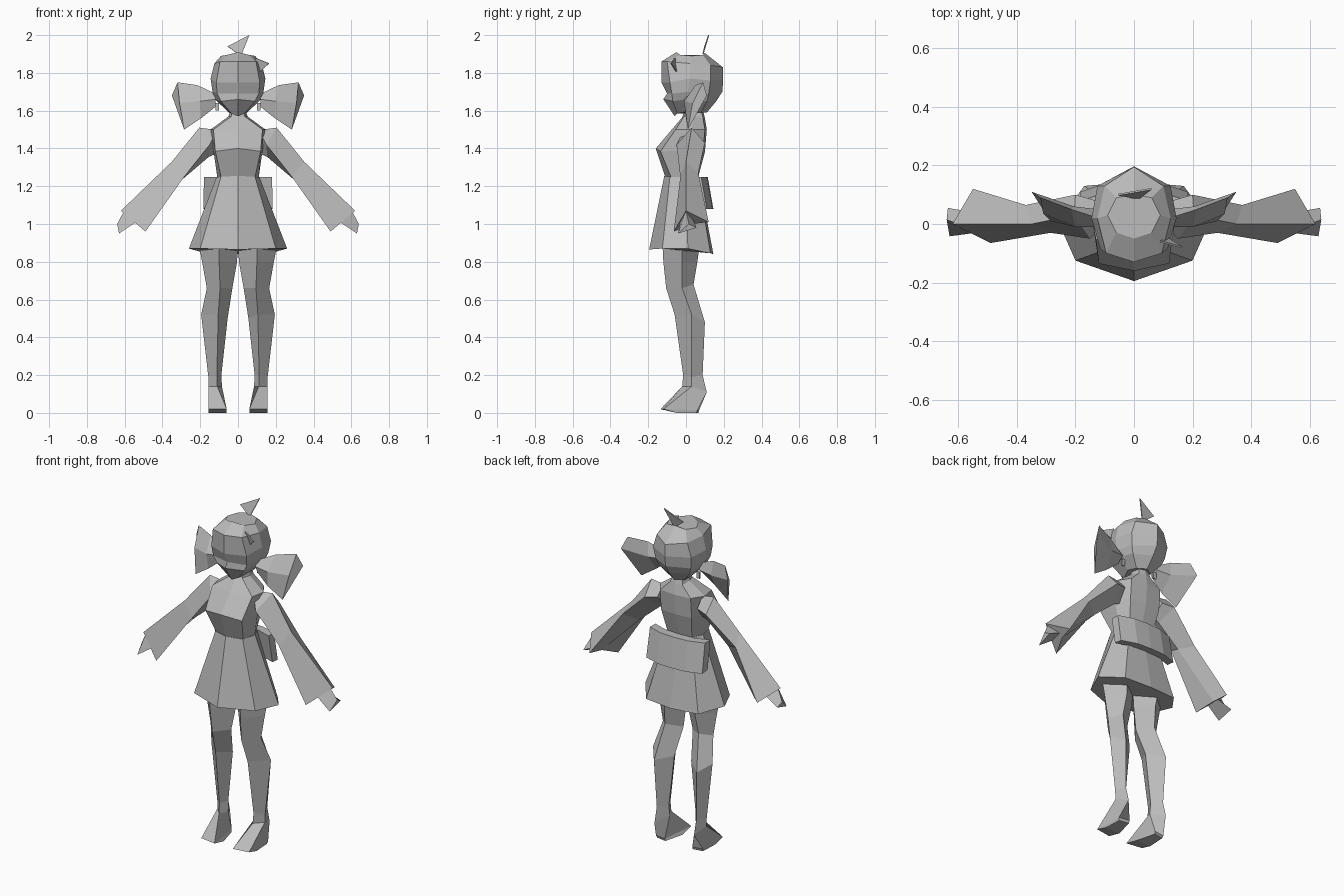
import bpy, bmesh
from mathutils import Vector

grey = bpy.data.materials.new("plain_grey")
grey.diffuse_color = (0.5, 0.5, 0.5, 1)


def finish(name, bm):
    bmesh.ops.recalc_face_normals(bm, faces=bm.faces)
    me = bpy.data.meshes.new(name)
    bm.to_mesh(me)
    bm.free()
    me.materials.append(grey)
    ob = bpy.data.objects.new(name, me)
    bpy.context.collection.objects.link(ob)
    return ob


def loft(name, rings, side=1):
    """Skin closed rings of points and cap both ends; side=-1 mirrors in x."""
    bm = bmesh.new()
    vs = [[bm.verts.new((x * side, y, z)) for x, y, z in r] for r in rings]
    n = len(rings[0])
    for a, b in zip(vs, vs[1:]):
        for i in range(n):
            j = (i + 1) % n
            bm.faces.new((a[i], a[j], b[j], b[i]))
    bm.faces.new(vs[0])
    bm.faces.new(vs[-1])
    return finish(name, bm)


def whole(half):
    """Mirror a front-to-back half ring into a full ring."""
    return half + [(-x, y, z) for x, y, z in reversed(half[1:-1])]


def blade(name, pts, t=0.006, side=1):
    """Thin flat piece with a little thickness."""
    p = [Vector(q) for q in pts]
    n = (p[1] - p[0]).cross(p[2] - p[0]).normalized() * t / 2
    return loft(name, [[q - n for q in p], [q + n for q in p]], side)


# Head with rounded hair and pointed chin
loft("head", [whole(h) for h in (
    [(0, -.05, 1.91), (.06, -.03, 1.895), (.09, .03, 1.89), (.06, .09, 1.895), (0, .10, 1.905)],
    [(0, -.13, 1.86), (.095, -.10, 1.86), (.125, .02, 1.85), (.10, .13, 1.84), (0, .195, 1.83)],
    [(0, -.13, 1.75), (.115, -.085, 1.75), (.145, .02, 1.77), (.125, .13, 1.76), (0, .197, 1.76)],
    [(0, -.10, 1.69), (.11, -.075, 1.69), (.135, .01, 1.70), (.115, .12, 1.69), (0, .192, 1.70)],
    [(0, -.12, 1.66), (.09, -.07, 1.65), (.12, .01, 1.66), (.10, .11, 1.65), (0, .16, 1.65)],
    [(0, -.06, 1.57), (.035, -.045, 1.585), (.06, .02, 1.60), (.05, .08, 1.59), (0, .11, 1.59)])])

# Hair tufts
blade("top_tuft", [(-.055, .10, 1.94), (0, .09, 1.90), (.02, .09, 1.90), (.06, .12, 2.0)])
blade("side_tuft", [(.09, -.06, 1.88), (.165, -.08, 1.85), (.10, -.04, 1.79)])

# Neck, chest and waist
loft("torso", [whole(h) for h in (
    [(0, -.01, 1.60), (.03, .0, 1.60), (.04, .04, 1.60), (.03, .08, 1.60), (0, .09, 1.60)],
    [(0, -.02, 1.565), (.035, -.01, 1.57), (.05, .04, 1.57), (.04, .09, 1.56), (0, .10, 1.56)],
    [(0, -.075, 1.50), (.13, -.055, 1.50), (.145, .03, 1.50), (.10, .10, 1.50), (0, .11, 1.50)],
    [(0, -.16, 1.40), (.12, -.135, 1.385), (.13, .0, 1.39), (.10, .09, 1.38), (0, .10, 1.38)],
    [(0, -.11, 1.25), (.09, -.08, 1.25), (.11, .0, 1.25), (.08, .06, 1.25), (0, .065, 1.25)])])

# Flared skirt
loft("skirt", [whole(h) for h in (
    [(0, -.115, 1.255), (.09, -.085, 1.25), (.113, .0, 1.25), (.08, .062, 1.25), (0, .067, 1.25)],
    [(0, -.195, .865), (.20, -.125, .87), (.26, .01, .87), (.17, .13, .845), (0, .145, .84)])])

# Sash knot at the back of the waist
loft("back_sash", [[(x, y, 1.25), (x, y + .05, 1.25), (x * 1.02, y + .08, 1.08), (x * 1.02, y + .03, 1.085)]
                   for x, y in ((-.18, .03), (-.09, .06), (0, .065), (.09, .06), (.18, .03))])

for s, tag in ((1, "left"), (-1, "right")):
    # Sleeve: top, front, underside, back
    loft(tag + "_sleeve", [
        [(.13, .03, 1.50), (.13, -.03, 1.46), (.12, .02, 1.37), (.13, .08, 1.44)],
        [(.205, .03, 1.51), (.15, -.05, 1.42), (.155, .02, 1.355), (.20, .10, 1.43)],
        [(.35, .0, 1.33), (.285, -.03, 1.25), (.29, .02, 1.24), (.37, .065, 1.27)],
        [(.62, .0, 1.07), (.49, -.065, .96), (.53, .03, 1.0), (.55, .12, 1.01)]], s)

    # Hand wedge
    loft(tag + "_hand", [
        [(.60, .0, 1.075), (.54, -.03, 1.01), (.55, .04, 1.02)],
        [(.64, .015, 1.0), (.63, -.042, .95), (.636, .055, .98)]], s)

    # Leg and foot: front, outer, back, inner
    loft(tag + "_leg", [
        [(.10, -.125, .90), (.21, -.02, .90), (.11, .075, .90), (.0, -.01, .90)],
        [(.10, -.12, .80), (.19, -.02, .80), (.10, .06, .80), (.005, -.01, .80)],
        [(.095, -.105, .66), (.165, -.02, .66), (.11, .04, .68), (.03, -.02, .66)],
        [(.105, -.06, .52), (.195, .03, .52), (.14, .10, .48), (.055, .03, .50)],
        [(.112, -.015, .20), (.157, .03, .19), (.13, .088, .20), (.088, .035, .20)],
        [(.11, -.02, .14), (.155, .03, .14), (.13, .11, .11), (.085, .03, .14)],
        [(.06, -.135, .02), (.157, -.12, .02), (.155, .06, .015), (.09, .07, .015)],
        [(.06, -.05, 0), (.155, -.05, 0), (.15, .055, 0), (.09, .065, 0)]], s)

    # Pigtail: narrow root, wide middle, sharp outer edge
    loft(tag + "_pigtail", [
        [(.12, .02, 1.69), (.12, -.01, 1.66), (.12, .01, 1.62), (.12, .05, 1.655)],
        [(.215, .05, 1.735), (.20, -.01, 1.65), (.195, .0, 1.56), (.205, .06, 1.65)],
        [(.32, .09, 1.75), (.31, .035, 1.64), (.285, .01, 1.50), (.35, .11, 1.68)]], s)

    # Small lock below the pigtail
    blade(tag + "_lock", [(.10, .04, 1.60), (.12, .04, 1.60), (.12, .04, 1.64), (.10, .04, 1.64)], .006, s)
